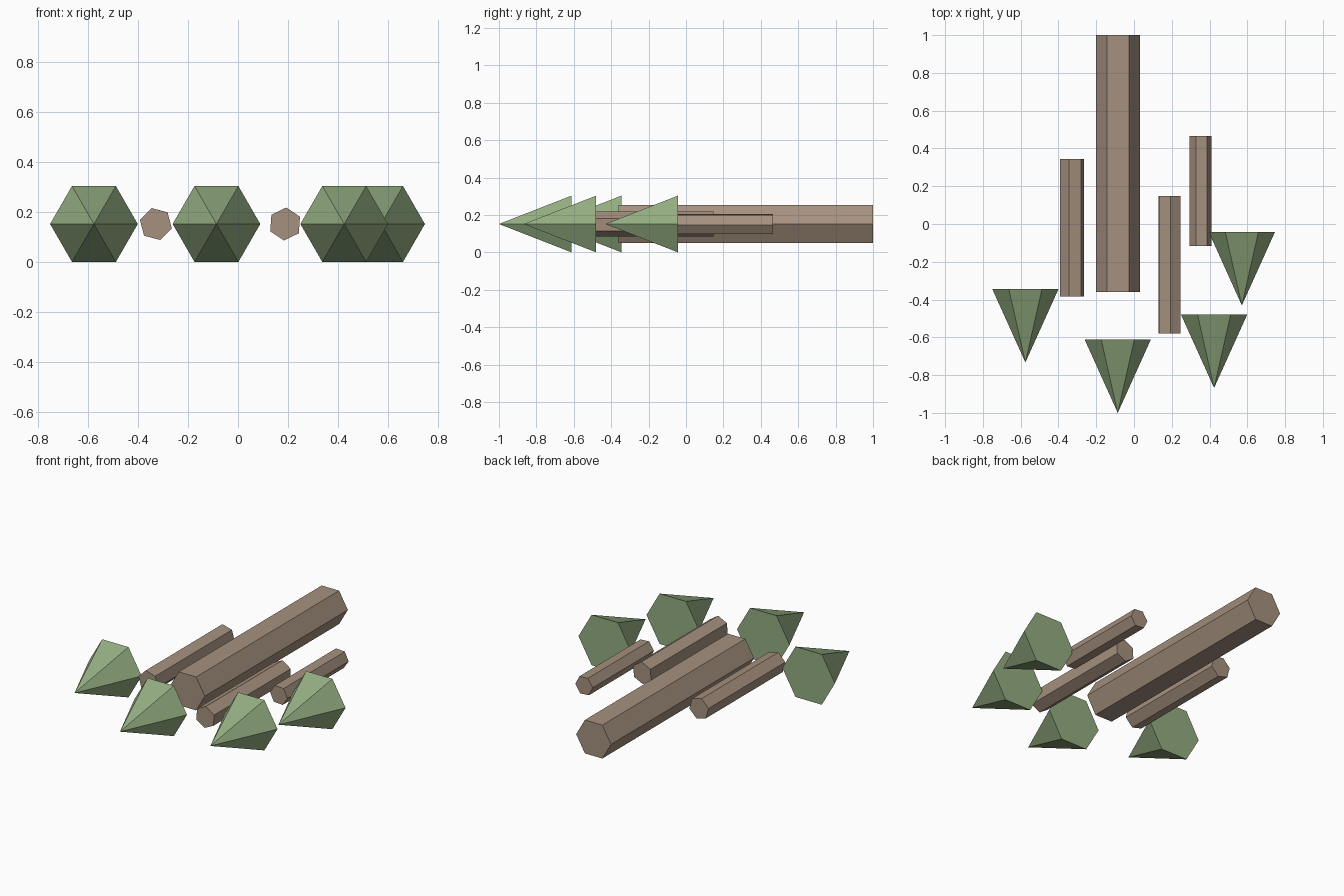
import bpy
import bmesh
from math import cos, sin, pi, radians

if "Cube" in bpy.data.objects:
    bpy.data.objects.remove(bpy.data.objects["Cube"], do_unlink=True)

SIDES = 6
AXIS_Z = 0.152


def make_material(name, color):
    mat = bpy.data.materials.new(name)
    mat.use_nodes = True
    mat.diffuse_color = color
    mat.node_tree.nodes["Principled BSDF"].inputs["Base Color"].default_value = color
    return mat


brown = make_material("bark_brown", (0.381, 0.283, 0.212, 1))
green = make_material("foliage_green", (0.296, 0.423, 0.223, 1))


def ring(bm, radius, y, turn):
    angles = [radians(turn) + 2 * pi * i / SIDES for i in range(SIDES)]
    return [bm.verts.new((radius * cos(a), y, radius * sin(a))) for a in angles]


def hex_solid(name, x, front, back, radius, mat, turn=0, pointed=False):
    """Six-sided prism or pyramid lying along y, with its tip to the front."""
    bm = bmesh.new()
    rear = ring(bm, radius, back, turn)
    bm.faces.new(rear)
    if pointed:
        nose = [bm.verts.new((0, front, 0))] * SIDES
    else:
        nose = ring(bm, radius, front, turn)
        bm.faces.new(nose)
    for i in range(SIDES):
        j = (i + 1) % SIDES
        corners = [rear[i], rear[j], nose[j]]
        bm.faces.new(corners if pointed else corners + [nose[i]])
    bmesh.ops.recalc_face_normals(bm, faces=bm.faces)
    mesh = bpy.data.meshes.new(name)
    bm.to_mesh(mesh)
    bm.free()
    mesh.materials.append(mat)
    obj = bpy.data.objects.new(name, mesh)
    obj.location = (x, 0, AXIS_Z)
    bpy.context.collection.objects.link(obj)


# Trunks: name, x, front, back, radius, turn
for name, x, front, back, radius, turn in (
    ("large_trunk", -0.085, -0.36, 1.0, 0.116, 0),
    ("right_trunk", -0.328, -0.385, 0.345, 0.066, -15),
    ("middle_trunk", 0.188, -0.58, 0.148, 0.066, 26),
    ("left_trunk", 0.353, -0.117, 0.465, 0.058, -4),
):
    hex_solid(name, x, front, back, radius, brown, turn)

# Treetops: name, x, base position
for name, x, base in (
    ("right_treetop", -0.575, -0.345),
    ("front_treetop", -0.086, -0.612),
    ("middle_treetop", 0.424, -0.48),
    ("left_treetop", 0.571, -0.043),
):
    hex_solid(name, x, base - 0.388, base, 0.175, green, pointed=True)
